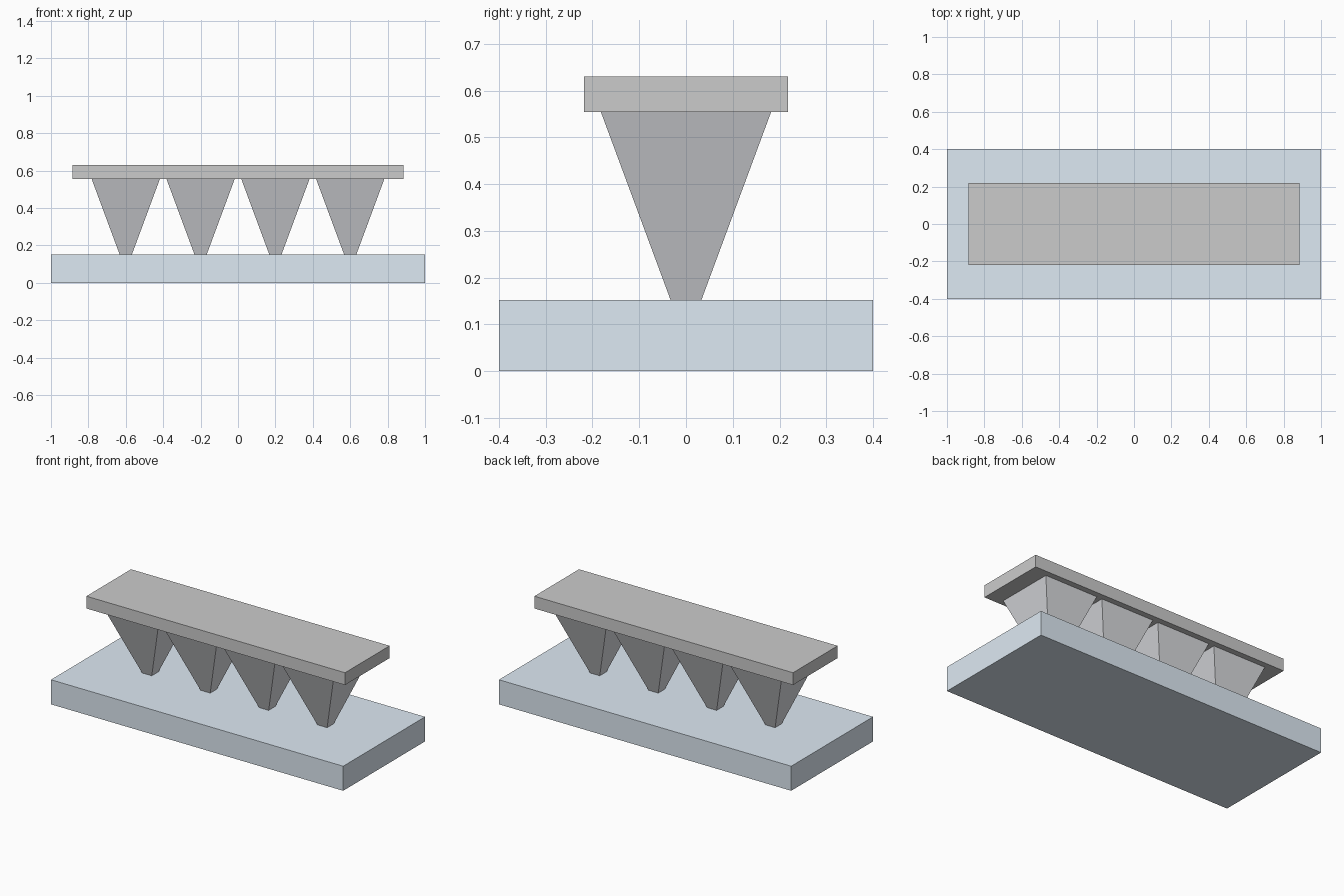
import bpy, math

if "Cube" in bpy.data.objects:
    bpy.data.objects.remove(bpy.data.objects["Cube"])


def material(name, rgb):
    m = bpy.data.materials.new(name)
    m.diffuse_color = (*rgb, 1)
    m.use_nodes = True
    m.node_tree.nodes["Principled BSDF"].inputs["Base Color"].default_value = m.diffuse_color
    return m


def box(name, half_x, half_y, z0, z1):
    bpy.ops.mesh.primitive_cube_add(size=2, location=(0, 0, (z0 + z1) / 2))
    ob = bpy.context.object
    ob.name = name
    ob.scale = (half_x, half_y, (z1 - z0) / 2)
    bpy.ops.object.transform_apply(location=False, rotation=False, scale=True)
    return ob


def tapered_post(name, x, half_bottom, half_top, z0, z1):
    # four-sided cone turned 45 degrees gives an axis-aligned square taper
    r = math.sqrt(2)
    bpy.ops.mesh.primitive_cone_add(
        vertices=4, radius1=half_bottom * r, radius2=half_top * r,
        depth=z1 - z0, location=(x, 0, (z0 + z1) / 2),
        rotation=(0, 0, math.pi / 4))
    ob = bpy.context.object
    ob.name = name
    bpy.ops.object.transform_apply(location=False, rotation=True, scale=False)
    return ob


BASE_TOP, PLATE_BOTTOM, PLATE_TOP = 0.152, 0.554, 0.63

# base slab
base = box("base_slab", 1.0, 0.4, 0, BASE_TOP)
base.data.materials.append(material("blue_grey", (0.73, 0.82, 0.90)))

# row of inverted pyramid posts
post_mat = material("post_grey", (0.73, 0.74, 0.77))
for i in range(4):
    post = tapered_post(f"tapered_post_{i + 1}", -0.6 + 0.4 * i,
                        0.033, 0.182, BASE_TOP, PLATE_BOTTOM)
    post.data.materials.append(post_mat)

# top plate
box("top_plate", 0.885, 0.218, PLATE_BOTTOM, PLATE_TOP)
